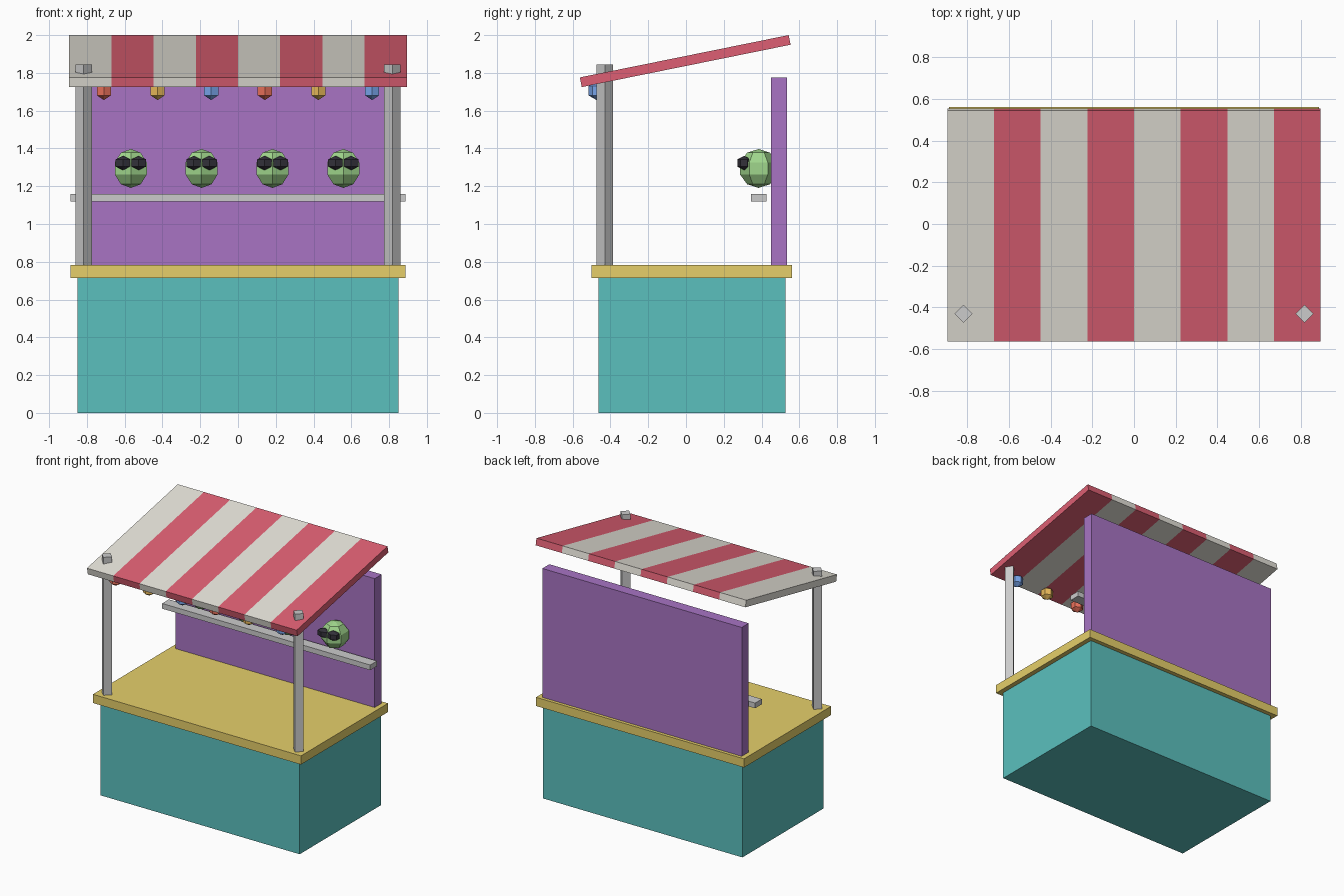
import bpy, bmesh, math
from mathutils import Matrix

if "Cube" in bpy.data.objects:
    bpy.data.objects.remove(bpy.data.objects["Cube"])


def material(name, hex_code):
    # sRGB hex to the linear colour Blender stores
    rgb = [int(hex_code[i:i + 2], 16) / 255 for i in (0, 2, 4)]
    lin = [c / 12.92 if c < 0.04045 else ((c + 0.055) / 1.055) ** 2.4 for c in rgb]
    m = bpy.data.materials.new(name)
    m.diffuse_color = (*lin, 1)
    m.use_nodes = True
    m.node_tree.nodes["Principled BSDF"].inputs["Base Color"].default_value = m.diffuse_color
    return m


TEAL = material("teal", "5bc0be")
YELLOW = material("yellow", "e6cf6a")
PURPLE = material("purple", "a874c4")
CREAM = material("cream", "e6e3da")
RED = material("red", "dd5f73")
GREEN = material("green", "a0d68c")
DARK = material("dark", "33313a")
BULBS = [material("bulb_red", "e8705a"),
         material("bulb_amber", "e8b95a"),
         material("bulb_blue", "78a5eb")]


def add(name, bm, mats=()):
    mesh = bpy.data.meshes.new(name)
    bm.to_mesh(mesh)
    bm.free()
    for m in mats:
        mesh.materials.append(m)
    obj = bpy.data.objects.new(name, mesh)
    bpy.context.collection.objects.link(obj)
    return obj


def box(name, lo, hi, *mats):
    bm = bmesh.new()
    bmesh.ops.create_cube(bm, size=1)
    bmesh.ops.scale(bm, vec=[b - a for a, b in zip(lo, hi)], verts=bm.verts)
    bmesh.ops.translate(bm, vec=[(a + b) / 2 for a, b in zip(lo, hi)], verts=bm.verts)
    return add(name, bm, mats)


def ball(name, center, size, rings, mat):
    # six-sided faceted sphere
    bm = bmesh.new()
    bmesh.ops.create_uvsphere(bm, u_segments=6, v_segments=rings, radius=1)
    bmesh.ops.scale(bm, vec=size, verts=bm.verts)
    bmesh.ops.translate(bm, vec=center, verts=bm.verts)
    return add(name, bm, [mat])


# Stall body
box("base", (-0.85, -0.463, 0), (0.85, 0.527, 0.715), TEAL)
box("counter", (-0.887, -0.5, 0.715), (0.887, 0.56, 0.782), YELLOW)
box("back_wall", (-0.85, 0.45, 0.782), (0.85, 0.535, 1.775), PURPLE)
box("shelf", (-0.887, 0.343, 1.12), (0.887, 0.425, 1.16))

# Front posts: square section turned on its corner
for side, x in (("left", -0.817), ("right", 0.817)):
    bm = bmesh.new()
    bmesh.ops.create_cone(bm, cap_ends=True, segments=4, radius1=0.043,
                          radius2=0.043, depth=1.065,
                          matrix=Matrix.Translation((x, -0.43, 1.3125)))
    add(side + "_post", bm)

# Sloping striped awning
awning = box("awning", (-0.894, -0.564, -0.026), (0.894, 0.564, 0.026), CREAM, RED)
bm = bmesh.new()
bm.from_mesh(awning.data)
long_edges = [e for e in bm.edges
              if abs(e.verts[0].co.x - e.verts[1].co.x) > 1]
bmesh.ops.subdivide_edges(bm, edges=long_edges, cuts=7, use_grid_fill=True)
for f in bm.faces:
    x = f.calc_center_median().x
    stripe = min(7, int((x + 0.894) / (1.788 / 8)))
    f.material_index = stripe % 2
bm.to_mesh(awning.data)
bm.free()
awning.location = (0, -0.004, 1.8625)
awning.rotation_euler = (0.2, 0, 0)

# Prize heads with big dark eyes
for i in range(4):
    x = (i - 1.5) * 0.375 - 0.005
    ball(f"prize_head_{i + 1}", (x, 0.384, 1.294), (0.103, 0.103, 0.103), 5, GREEN)
    for side, s in (("left", -1), ("right", 1)):
        ball(f"prize_{side}_eye_{i + 1}", (x + s * 0.042, 0.308, 1.323),
             (0.052, 0.042, 0.038), 3, DARK)

# Coloured bulbs under the front edge
for i in range(6):
    ball(f"bulb_{i + 1}", ((i - 2.5) * 0.284, -0.473, 1.706),
         (0.05, 0.05, 0.05), 3, BULBS[i % 3])
